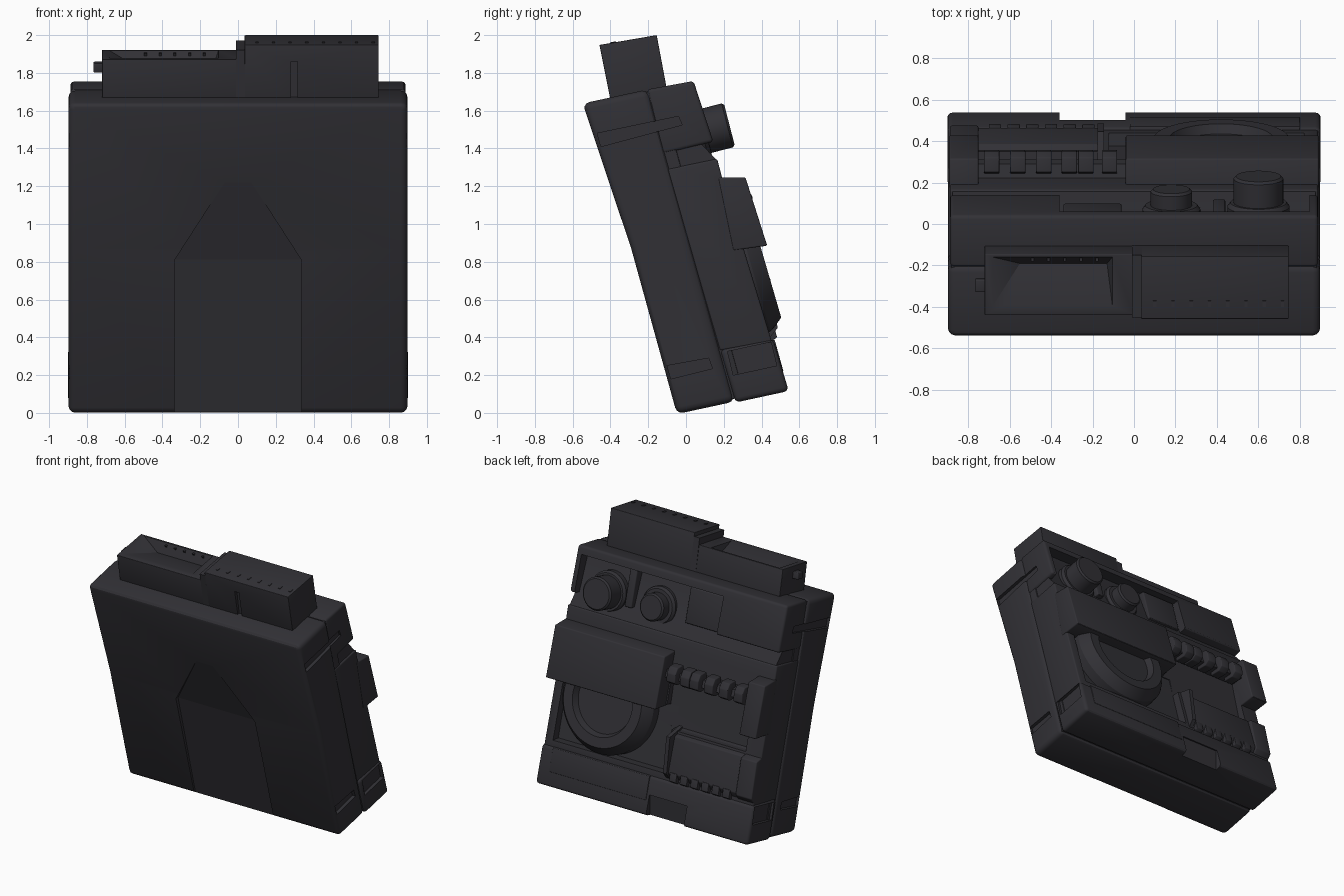
import bpy, bmesh, math
from mathutils import Vector, Matrix

if "Cube" in bpy.data.objects:
    bpy.data.objects.remove(bpy.data.objects["Cube"])

mat = bpy.data.materials.new("charcoal plastic")
mat.diffuse_color = (0.031, 0.030, 0.036, 1)
mat.use_nodes = True
mat.node_tree.nodes["Principled BSDF"].inputs["Base Color"].default_value = mat.diffuse_color


def add(name, bm, bevel=0.0, cuts=()):
    bmesh.ops.recalc_face_normals(bm, faces=bm.faces)
    me = bpy.data.meshes.new(name)
    bm.to_mesh(me)
    bm.free()
    ob = bpy.data.objects.new(name, me)
    bpy.context.collection.objects.link(ob)
    me.materials.append(mat)
    if bevel:
        m = ob.modifiers.new("bevel", 'BEVEL')
        m.width, m.segments, m.limit_method = bevel, 3, 'ANGLE'
        m.angle_limit = math.radians(25)
    for c in cuts:
        m = ob.modifiers.new("cut", 'BOOLEAN')
        m.operation, m.object, m.solver = 'DIFFERENCE', c, 'EXACT'
    return ob


def prism(name, yz, x0, x1, bevel=0.0, cuts=()):
    """Side-view outline (y, z) extruded from x0 to x1."""
    bm = bmesh.new()
    a = [bm.verts.new((x0, y, z)) for y, z in yz]
    b = [bm.verts.new((x1, y, z)) for y, z in yz]
    bm.faces.new(a)
    bm.faces.new(b[::-1])
    for i in range(len(yz)):
        j = (i + 1) % len(yz)
        bm.faces.new((a[i], b[i], b[j], a[j]))
    return add(name, bm, bevel, cuts)


def hull(name, pts):
    bm = bmesh.new()
    for p in pts:
        bm.verts.new(p)
    bmesh.ops.convex_hull(bm, input=bm.verts[:])
    return add(name, bm)


def lathe(name, prof, tip, axis, n=40):
    """Turned part: (radius, height) outline spun about the axis through tip."""
    bm = bmesh.new()
    rings = [[bm.verts.new((r * math.cos(2 * math.pi * i / n), r * math.sin(2 * math.pi * i / n), h))
              for i in range(n)] for r, h in prof]
    for p, q in zip(rings, rings[1:]):
        for i in range(n):
            j = (i + 1) % n
            bm.faces.new((p[i], p[j], q[j], q[i]))
    bm.faces.new(rings[0])
    bm.faces.new(rings[-1])
    rot = Vector((0, 0, 1)).rotation_difference(Vector(axis)).to_matrix().to_4x4()
    bmesh.ops.transform(bm, matrix=Matrix.Translation(tip) @ rot, verts=bm.verts[:])
    return add(name, bm)


cutters = []


def cutter(ob):
    ob.hide_render = True
    cutters.append(ob)
    return ob


def side_pockets(name, yz):
    return [cutter(prism(name, yz, s * 0.872, s * 1.0)) for s in (-1, 1)]


# front shell with side grip pockets and a scooped front panel
upper = side_pockets("upper_pocket", [(-.47, 1.48), (-.04, 1.57), (-.02, 1.525), (-.45, 1.41)])
lower = side_pockets("lower_pocket", [(-.10, .25), (.12, .29), (.14, .235), (-.08, .18)])
scoop = cutter(hull("front_scoop", [(x, y, z) for x, y, z in (
    (-.335, -.248, .81), (.335, -.248, .81), (-.07, -.405, 1.22), (.07, -.405, 1.22),
    (-.335, -.5, .81), (.335, -.5, .81), (-.07, -.6, 1.22), (.07, -.6, 1.22))]))
panel = cutter(hull("front_panel_cut", [(x, y, z) for x in (-.335, .335)
                                        for y, z in ((-.248, .811), (-.5, .811), (-.025, -.04), (-.3, -.04))]))
prism("front_shell", [(-.048, -.006), (-.29, .87), (-.547, 1.638), (-.20, 1.713), (.258, .06)],
      -.897, .897, .035, upper + lower + [scoop, panel])

# filler behind the seam between the two shells
prism("seam_filler", [(-.26, 1.688), (-.14, 1.712), (.31, .085), (.20, .065)], -.882, .882, .004, upper + lower)

# pocket around the dial and hollow below the keys
wells = [cutter(prism("dial_well", [(.25, .865), (.45, .92), (.6, .44), (.375, .42)], -.12, .82)),
         cutter(prism("key_well", [(.20, 1.10), (.45, 1.15), (.55, .74), (.29, .72)], -.75, -.05))]

# inner core filling the back
prism("inner_core", [(-.25, 1.69), (-.03, 1.70), (.085, 1.42), (.165, 1.335), (.44, .36), (.47, .12), (.2, .08)],
      -.875, .875, 0, wells + upper)

# upper back section with the control recess
recess = cutter(prism("control_recess", [(-.03, 1.69), (.3, 1.72), (.4, 1.3), (.08, 1.34)], -.36, .845))
prism("upper_back_shell", [(-.207, 1.712), (.04, 1.757), (.145, 1.435), (-.125, 1.37)],
      -.887, .887, .018, [recess] + upper)
prism("recess_divider", [(-.03, 1.69), (.045, 1.70), (.12, 1.43), (.05, 1.42)], .38, .44, .008)
prism("display_panel", [(-.03, 1.68), (.03, 1.68), (.10, 1.43), (.05, 1.42)], -.34, -.06, .008)

# control knobs
axis = (0, .97, .25)
lathe("large_knob", [(.15, -.26), (.15, -.15), (.135, -.13), (.12, -.13), (.12, -.012), (.108, 0)],
      (.6, .23, 1.525), axis)
lathe("small_knob", [(.14, -.2), (.14, -.10), (.125, -.08), (.10, -.08), (.10, -.012), (.088, 0)],
      (.18, .168, 1.51), axis)

# middle back body
prism("middle_back", [(-.1, 1.29), (.165, 1.345), (.19, 1.25), (.455, .375), (.18, .33)],
      -.887, .887, .01, wells)

# protruding boxes either side of the key row
box = [(.17, 1.246), (.315, 1.246), (.43, .885), (.25, .86)]
prism("large_box", box, -.04, .89, .008)
prism("small_box", box, -.89, -.75, .008)
prism("key_shelf", [(.15, 1.15), (.29, 1.14), (.31, 1.09), (.17, 1.08)], -.76, -.03)
for x in (-.686, -.56, -.435, -.312, -.232, -.118):
    prism("key", [(.25, 1.19), (.32, 1.19), (.35, 1.15), (.358, 1.09), (.32, 1.06), (.23, 1.06)],
          x - .037, x + .037, .006)

# dial with a dished centre
lathe("dial", [(.38, -.2), (.38, -.075), (.365, -.05), (.325, 0), (.25, 0), (.23, -.045)],
      (.42, .413, .817), (0, .96, .28), 64)

# lower console with its wall and teeth
prism("console", [(.28, .73), (.385, .70), (.465, .45), (.43, .38), (.35, .37)], -.75, -.17, .006)
prism("console_wall", [(.29, .74), (.445, .715), (.485, .45), (.43, .38), (.35, .37)], -.175, -.145)
prism("console_side", [(.30, .72), (.41, .70), (.475, .44), (.43, .38)], -.887, -.75, .008)
for i in range(6):
    x = -.67 + i * .09
    prism("console_tooth", [(.43, .45), (.466, .46), (.482, .40), (.44, .37)], x - .03, x + .03, .005)

# bottom block with notch and side pockets
notch = cutter(hull("notch_cut", [(x, y, z) for x in (-.36, -.04) for y in (.49, .7) for z in (-.1, .26)]))
prism("bottom_block", [(.18, .335), (.462, .39), (.544, .116), (.262, .055)], -.9, .9, .025,
      side_pockets("block_pocket", [(.22, .325), (.45, .375), (.48, .25), (.25, .20)]) + [notch])
prism("bottom_plate", [(.44, .385), (.47, .385), (.516, .22), (.49, .21)], -.02, .80, .004)

# top module: low half with hopper, tall half with bumps
hopper = cutter(hull("hopper_cut", [
    (-.70, -.425, 1.885), (-.10, -.425, 1.885), (-.70, -.155, 1.93), (-.10, -.155, 1.93),
    (-.70, -.43, 1.95), (-.10, -.43, 1.95), (-.70, -.155, 1.97), (-.10, -.155, 1.97),
    (-.55, -.19, 1.84), (-.13, -.19, 1.84)]))
prism("module_low", [(-.44, 1.872), (-.145, 1.922), (-.095, 1.68), (-.395, 1.63)], -.72, .0, .004, [hopper])
groove = cutter(prism("groove_cut", [(-.6, 1.86), (-.415, 1.86), (-.375, 1.6), (-.6, 1.6)], .28, .315))
prism("module_tall", [(-.458, 1.948), (-.155, 2.0), (-.095, 1.68), (-.395, 1.63)], .035, .745, .004, [groove])
prism("module_step", [(-.45, 1.92), (-.15, 1.972), (-.095, 1.68), (-.395, 1.63)], -.01, .04)
prism("module_catch", [(-.33, 1.85), (-.27, 1.86), (-.26, 1.81), (-.32, 1.80)], -.765, -.71, .006)
for i in range(8):
    x = .10 + i * .088
    prism("module_bump", [(-.40, 1.962), (-.37, 1.967), (-.365, 1.95), (-.395, 1.94)], x - .008, x + .008)
for i in range(5):
    x = -.49 + i * .078
    prism("hopper_bump", [(-.18, 1.905), (-.16, 1.908), (-.15, 1.89), (-.17, 1.89)], x - .007, x + .007)

# bake modifiers, drop cutters, shade smooth with sharp edges
dg = bpy.context.evaluated_depsgraph_get()
solid = [o for o in bpy.data.objects if o not in cutters]
baked = [(o, bpy.data.meshes.new_from_object(o.evaluated_get(dg))) for o in solid]
for o, me in baked:
    o.modifiers.clear()
    o.data = me
for c in cutters:
    bpy.data.objects.remove(c)
for o in solid:
    o.select_set(True)
bpy.context.view_layer.objects.active = solid[0]
bpy.ops.object.shade_smooth_by_angle(angle=math.radians(30))
